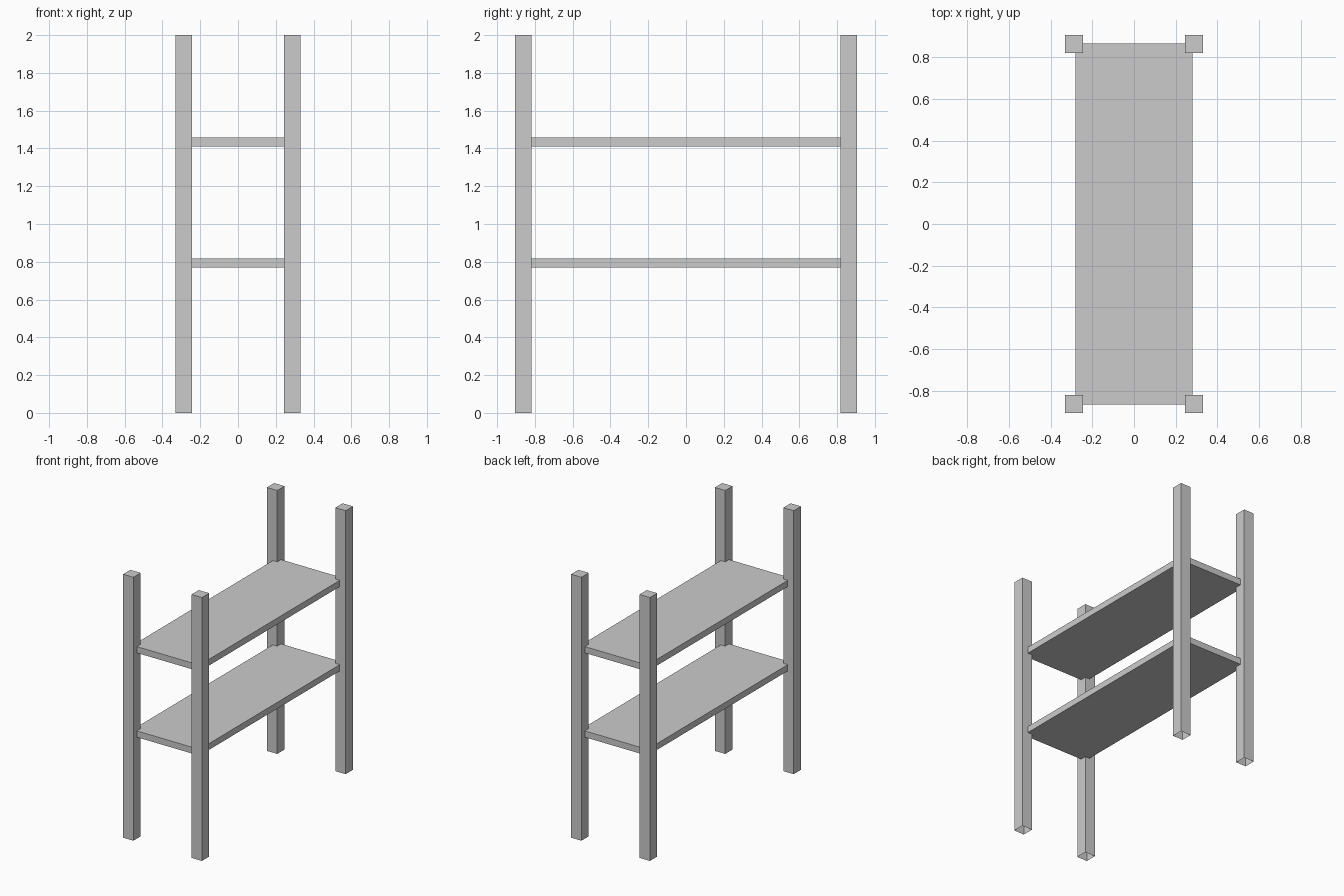
import bpy
import bmesh
from mathutils import Matrix, Vector

if "Cube" in bpy.data.objects:
    bpy.data.objects.remove(bpy.data.objects["Cube"])


def box(name, size, center, open_bottom=False):
    bm = bmesh.new()
    bmesh.ops.create_cube(bm, size=1.0)
    if open_bottom:
        bottom = [f for f in bm.faces if f.normal.z < -0.5]
        bmesh.ops.delete(bm, geom=bottom, context='FACES_ONLY')
    bmesh.ops.transform(bm, matrix=Matrix.Diagonal(Vector((*size, 1.0))), verts=bm.verts)
    mesh = bpy.data.meshes.new(name)
    bm.to_mesh(mesh)
    bm.free()
    obj = bpy.data.objects.new(name, mesh)
    obj.location = center
    bpy.context.collection.objects.link(obj)
    return obj


# Four square corner posts, open underneath
POST = 0.087
for side, sx in (("left", -1), ("right", 1)):
    for end, sy in (("front", -1), ("back", 1)):
        box(f"{end}_{side}_post", (POST, POST, 2.0),
            (sx * 0.2875, sy * 0.8625, 1.0), open_bottom=True)

# Two shelf boards with their corners set into the posts
for name, z in (("lower_shelf", 0.794), ("upper_shelf", 1.434)):
    box(name, (0.562, 1.73, 0.048), (0, 0, z))
